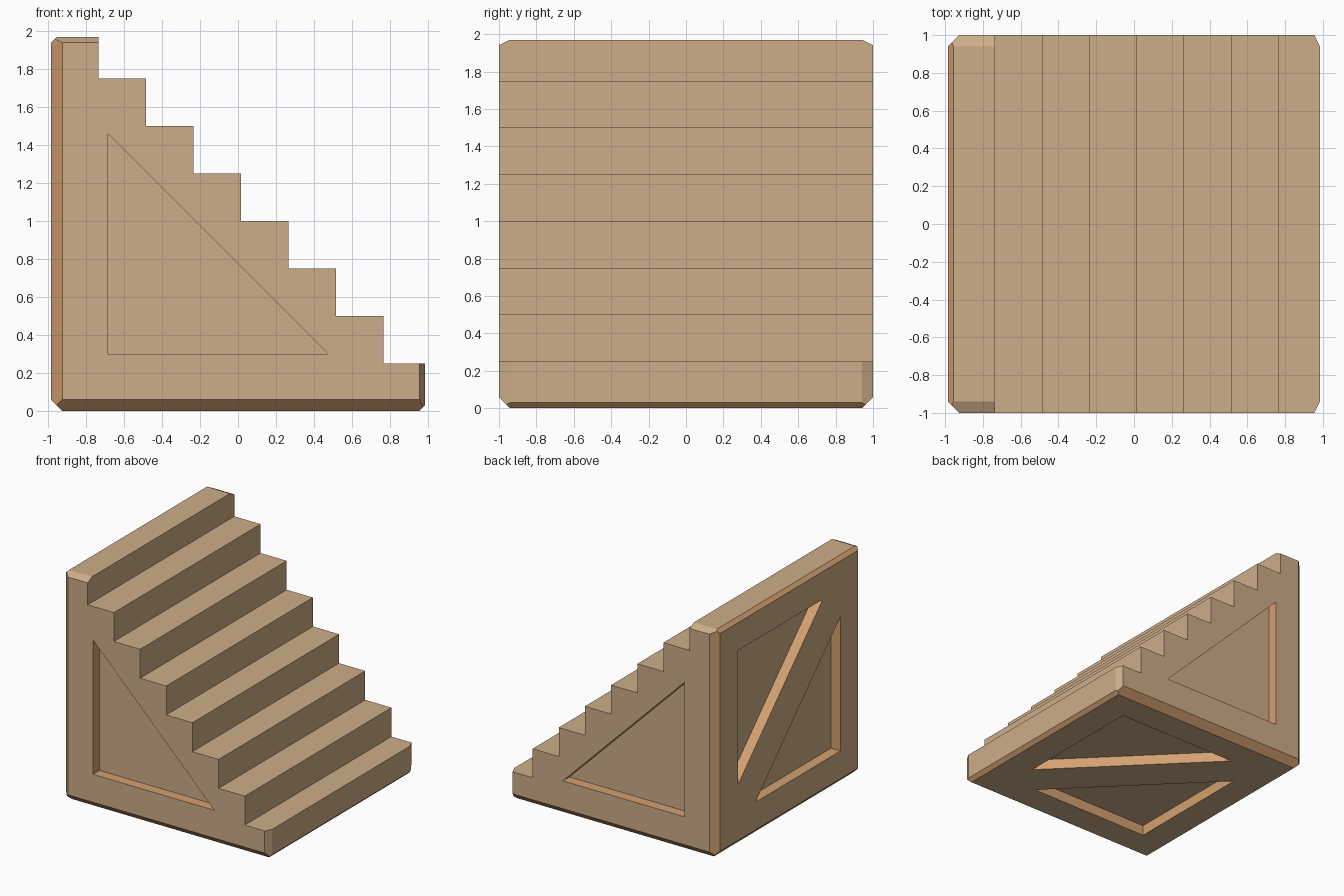
import bpy, bmesh
from mathutils import Vector

if "Cube" in bpy.data.objects:
    bpy.data.objects.remove(bpy.data.objects["Cube"])

WOOD, TRIM = 0, 1
DEPTH = 0.09      # recess depth
LEG = 1.16        # leg of each triangular recess


def material(name, rgb):
    m = bpy.data.materials.new(name)
    m.diffuse_color = (*rgb, 1)
    m.use_nodes = True
    m.node_tree.nodes["Principled BSDF"].inputs["Base Color"].default_value = m.diffuse_color
    return m


mats = [material("tan_wood", (0.61, 0.42, 0.246)),
        material("orange_brown_trim", (0.658, 0.352, 0.162))]


def make_object(name, bm):
    bmesh.ops.recalc_face_normals(bm, faces=bm.faces[:])
    me = bpy.data.meshes.new(name)
    bm.to_mesh(me)
    bm.free()
    for m in mats:
        me.materials.append(m)
    ob = bpy.data.objects.new(name, me)
    bpy.context.collection.objects.link(ob)
    return ob


def prism(bm, points, offset, wall_mat):
    """Extrude a flat polygon by an offset; walls get their own material."""
    offset = Vector(offset)
    a = [bm.verts.new(p) for p in points]
    b = [bm.verts.new(Vector(p) + offset) for p in points]
    bm.faces.new(a)
    bm.faces.new(b[::-1])
    for i in range(len(a)):
        j = (i + 1) % len(a)
        bm.faces.new((a[i], b[i], b[j], a[j])).material_index = wall_mat


def chamfer(bm, point, normal, mat):
    """Slice off an edge with a plane and cap the cut."""
    res = bmesh.ops.bisect_plane(
        bm, geom=bm.verts[:] + bm.edges[:] + bm.faces[:], dist=1e-5,
        plane_co=point, plane_no=Vector(normal).normalized(), clear_outer=True)
    edges = [e for e in res["geom_cut"] if isinstance(e, bmesh.types.BMEdge)]
    for f in bmesh.ops.edgeloop_fill(bm, edges=edges)["faces"]:
        f.material_index = mat


# Stair profile, extruded across the full width
profile = [(-0.985, 0), (-0.985, 1.97)]
tops = [1.97] + [1.75 - 0.25 * i for i in range(7)]
for i, z in enumerate(tops):
    x = min(-0.735 + 0.25 * i, 0.985)
    profile.append((x, z))
    profile.append((x, tops[i + 1] if i < 7 else 0))
bm = bmesh.new()
prism(bm, [(x, -1, z) for x, z in profile], (0, 2, 0), WOOD)

# Chamfered outer edges
for s in (-1, 1):
    chamfer(bm, (-0.985, s * 0.94, 0), (-1, s, 0), TRIM)     # tall rear corners
    chamfer(bm, (0.985, s * 0.94, 0), (2, s, 0), WOOD)       # lowest step corners
    chamfer(bm, (0, s * 0.94, 0), (0, s, -1), TRIM)          # bottom sides
    chamfer(bm, (0, s * 0.94, 1.97), (0, s, 2), WOOD)        # top step sides
chamfer(bm, (-0.985, 0, 0.06), (-1, 0, -1), TRIM)            # bottom rear
chamfer(bm, (0.985, 0, 0.03), (1, 0, -1), TRIM)              # bottom front
chamfer(bm, (-0.985, 0, 1.94), (-1, 0, 1), TRIM)             # top rear
stairs = make_object("crate_stairs", bm)

# Triangular recesses
bm = bmesh.new()


def recess(corner, leg_a, leg_b, outward):
    """Right triangle at corner on the surface, cut DEPTH inward."""
    c, n = Vector(corner), Vector(outward)
    pts = [c, c + Vector(leg_a) * LEG, c + Vector(leg_b) * LEG]
    prism(bm, [p - n * DEPTH for p in pts], n * (DEPTH + 0.1), TRIM)


for s in (-1, 1):
    recess((-0.685, s, 0.30), (1, 0, 0), (0, 0, 1), (0, s, 0))             # sides
    recess((-0.985, s * 0.70, 1 + s * 0.70), (0, -s, 0), (0, 0, -s), (-1, 0, 0))  # rear
    recess((0.01 + s * 0.695, s * 0.70, 0), (-s, 0, 0), (0, -s, 0), (0, 0, -1))   # bottom
cutter = make_object("recess_cutter", bm)
cutter.hide_render = True

mod = stairs.modifiers.new("recesses", 'BOOLEAN')
mod.operation = 'DIFFERENCE'
mod.solver = 'EXACT'
mod.object = cutter
bpy.context.view_layer.objects.active = stairs
stairs.select_set(True)
bpy.ops.object.modifier_apply(modifier=mod.name)
bpy.data.objects.remove(cutter)
